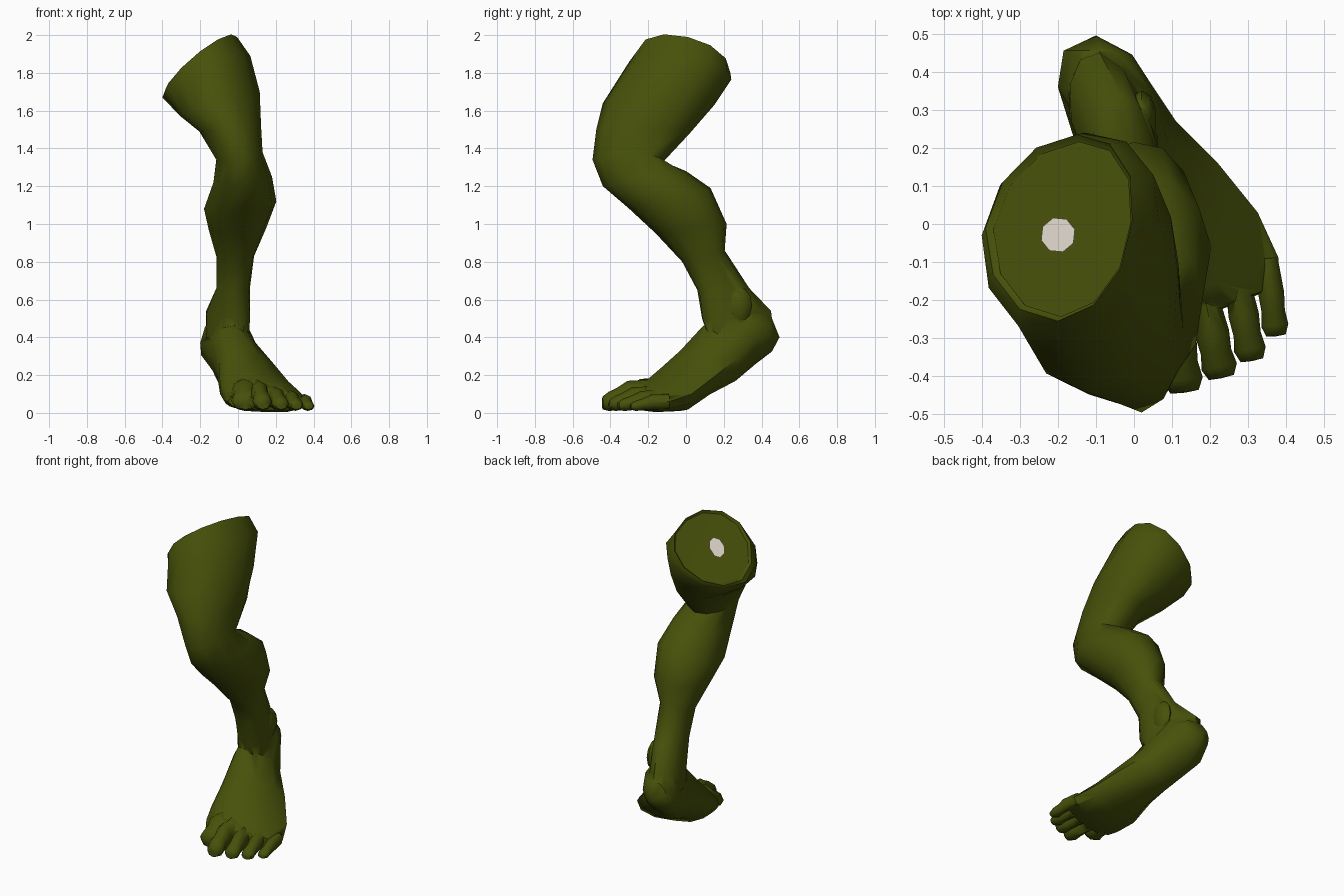
import bpy, bmesh, math
from mathutils import Vector as V

if "Cube" in bpy.data.objects:
    bpy.data.objects.remove(bpy.data.objects["Cube"])

SIDES = 12


def material(name, rgb):
    m = bpy.data.materials.new(name)
    m.diffuse_color = (*rgb, 1)
    m.use_nodes = True
    m.node_tree.nodes["Principled BSDF"].inputs["Base Color"].default_value = m.diffuse_color
    return m


GREEN = material("olive_skin", (0.063, 0.082, 0.003))
BONE = material("pale_bone", (0.74, 0.68, 0.6))


def ring(f, b, l, r, sides=SIDES):
    """Rounded section through its front, back, left and right points."""
    f, b, l, r = V(f), V(b), V(l), V(r)
    c = (f + b + l + r) / 4
    pts = []
    for i in range(sides):
        t = 2 * math.pi * i / sides
        u, w = math.cos(t), math.sin(t)
        pts.append(c + ((r - c) if u > 0 else (l - c)) * abs(u)
                   + ((f - c) if w > 0 else (b - c)) * abs(w))
    return pts


def finish(name, bm, mat, angle=50):
    me = bpy.data.meshes.new(name)
    bm.to_mesh(me)
    bm.free()
    for p in me.polygons:
        p.use_smooth = True
    me.set_sharp_from_angle(angle=math.radians(angle))
    me.materials.append(mat)
    ob = bpy.data.objects.new(name, me)
    bpy.context.collection.objects.link(ob)
    return ob


def loft(name, rings, start, end, angle=50):
    """Closed skin over the rings, ending in two tip points."""
    bm = bmesh.new()
    rows = [[bm.verts.new(p) for p in r] for r in rings]
    n = len(rows[0])
    for a, b in zip(rows, rows[1:]):
        for i in range(n):
            j = (i + 1) % n
            bm.faces.new((a[i], a[j], b[j], b[i]))
    for tip, row in ((start, rows[0]), (end, rows[-1])):
        v = bm.verts.new(tip)
        for i in range(n):
            bm.faces.new((row[i], row[(i + 1) % n], v))
    bmesh.ops.recalc_face_normals(bm, faces=bm.faces)
    return finish(name, bm, GREEN, angle)


def inner_plate(name, points, mid, mat):
    """Thin fan whose faces look into the leg."""
    bm = bmesh.new()
    vs = [bm.verts.new(p) for p in points]
    v = bm.verts.new(mid)
    for i in range(len(vs)):
        f = bm.faces.new((vs[i], vs[(i + 1) % len(vs)], v))
        f.normal_update()
        if f.normal.dot(normal) > 0:
            f.normal_flip()
    return finish(name, bm, mat)


# Sunken cut surface at the top of the thigh
cut = ring((-.2, -.255, 1.915), (-.15, .235, 1.80), (-.39, -.01, 1.69), (-.005, .01, 1.99))
centre = sum(cut, V()) / SIDES
normal = V((-.62, .33, .72)).normalized()


def inset(scale, depth):
    return [centre + (p - centre) * scale - normal * depth for p in cut]


# Thigh, knee, calf and ankle: front, back, left, right of each section
leg = [
    inset(.5, .034), inset(.94, .02), cut,
    ring((-.19, -.3, 1.86), (-.13, .24, 1.765), (-.4, -.03, 1.67), (.065, 0, 1.89)),
    ring((-.13, -.44, 1.64), (-.08, .15, 1.63), (-.31, -.12, 1.575), (.115, -.12, 1.7)),
    ring((-.03, -.475, 1.5), (0, .02, 1.48), (-.205, -.24, 1.49), (.122, -.22, 1.52)),
    ring((.02, -.495, 1.34), (.02, -.12, 1.33), (-.115, -.3, 1.34), (.13, -.28, 1.38)),
    ring((.03, -.44, 1.2), (.02, 0, 1.28), (-.13, -.2, 1.22), (.18, -.2, 1.25)),
    ring((.02, -.3, 1.08), (0, .13, 1.19), (-.18, -.06, 1.08), (.203, -.06, 1.12)),
    ring((0, -.16, .95), (0, .215, 1.0), (-.155, .03, .97), (.15, .05, .98)),
    ring((0, -.02, .8), (0, .205, .86), (-.115, .1, .83), (.085, .1, .83)),
    ring((-.02, .06, .65), (-.03, .335, .66), (-.115, .17, .66), (.063, .17, .66)),
    ring((-.02, .085, .5), (-.09, .45, .54), (-.165, .27, .53), (.062, .22, .5)),
    ring((-.03, .12, .4), (-.09, .465, .42), (-.17, .28, .4), (.06, .25, .4)),
]
body = loft("leg", leg, centre - normal * .036, (-.07, .28, .36))
inner_plate("thigh_cut", inset(.94, .013), centre - normal * .018, GREEN)

# Bone end showing in the cut
side = normal.cross(V((0, 0, 1))).normalized()
up = side.cross(normal)
bone_at = centre + V((-.02, -.02, 0))
bone = [bone_at - normal * .011 + side * .047 * math.cos(i * math.pi / 4)
        + up * .064 * math.sin(i * math.pi / 4) for i in range(8)]
inner_plate("bone", bone, bone_at - normal * .011, BONE)

# Foot from heel to the toe roots: top, bottom, left, right
foot = [
    ring((-.09, .455, .5), (-.1, .455, .325), (-.185, .455, .42), (-.005, .445, .42)),
    ring((-.06, .34, .56), (-.1, .37, .26), (-.2, .36, .37), (.05, .36, .4)),
    ring((-.02, .09, .46), (-.03, .23, .155), (-.15, .2, .3), (.11, .27, .29)),
    ring((.02, -.03, .33), (.03, .08, .085), (-.11, .02, .2), (.22, .16, .2)),
    ring((.04, -.13, .24), (.1, -.03, .01), (-.095, -.1, .1), (.325, .03, .1)),
    ring((.09, -.2, .18), (.14, -.17, .005), (-.075, -.21, .07), (.38, -.09, .06)),
    ring((.13, -.245, .135), (.14, -.25, .015), (-.05, -.26, .06), (.375, -.16, .05)),
]
parts = [loft("foot", foot, (-.1, .495, .4), (.14, -.26, .06))]

# Toes: root, tip, half width and knuckle height
toes = [
    ("big_toe", (.025, -.16), (.04, -.35), .072, .185),
    ("second_toe", (.1, -.2), (.133, -.443), .05, .175),
    ("third_toe", (.185, -.19), (.23, -.405), .045, .14),
    ("fourth_toe", (.27, -.14), (.31, -.36), .04, .12),
    ("little_toe", (.35, -.09), (.373, -.295), .034, .1),
]
for name, root, tip, w, h in toes:
    a, b = V((*root, 0)), V((*tip, 0))
    across = (b - a).normalized().cross(V((0, 0, 1)))
    sections = []
    for t, ws, top, low in ((0, .8, h, .02), (.45, 1, h * .97, .017),
                            (.68, .9, h * .76, .014), (.86, 1.05, h * .64, .01),
                            (.99, .75, h * .5, .018)):
        c = a.lerp(b, t)
        mid = V((0, 0, (top + low) / 2))
        sections.append(ring(c + V((0, 0, top)), c + V((0, 0, low)),
                             c + mid + across * w * ws, c + mid - across * w * ws, 8))
    parts.append(loft(name, sections, a + V((0, 0, h * .5)), b + V((0, 0, h * .3)), 60))

# Ankle bones on both sides
for name, c, s in (("outer_ankle", (.02, .275, .57), (.04, .075, .1)),
                   ("inner_ankle", (-.105, .25, .52), (.045, .075, .1))):
    bm = bmesh.new()
    bmesh.ops.create_uvsphere(bm, u_segments=10, v_segments=6, radius=1)
    for v in bm.verts:
        v.co = V(c) + V((v.co.x * s[0], v.co.y * s[1], v.co.z * s[2]))
    parts.append(finish(name, bm, GREEN))

# Merge everything into one skin
for part in parts:
    mod = body.modifiers.new("join_" + part.name, 'BOOLEAN')
    mod.operation = 'UNION'
    mod.solver = 'EXACT'
    mod.object = part
    part.hide_render = True
    part.hide_viewport = True
